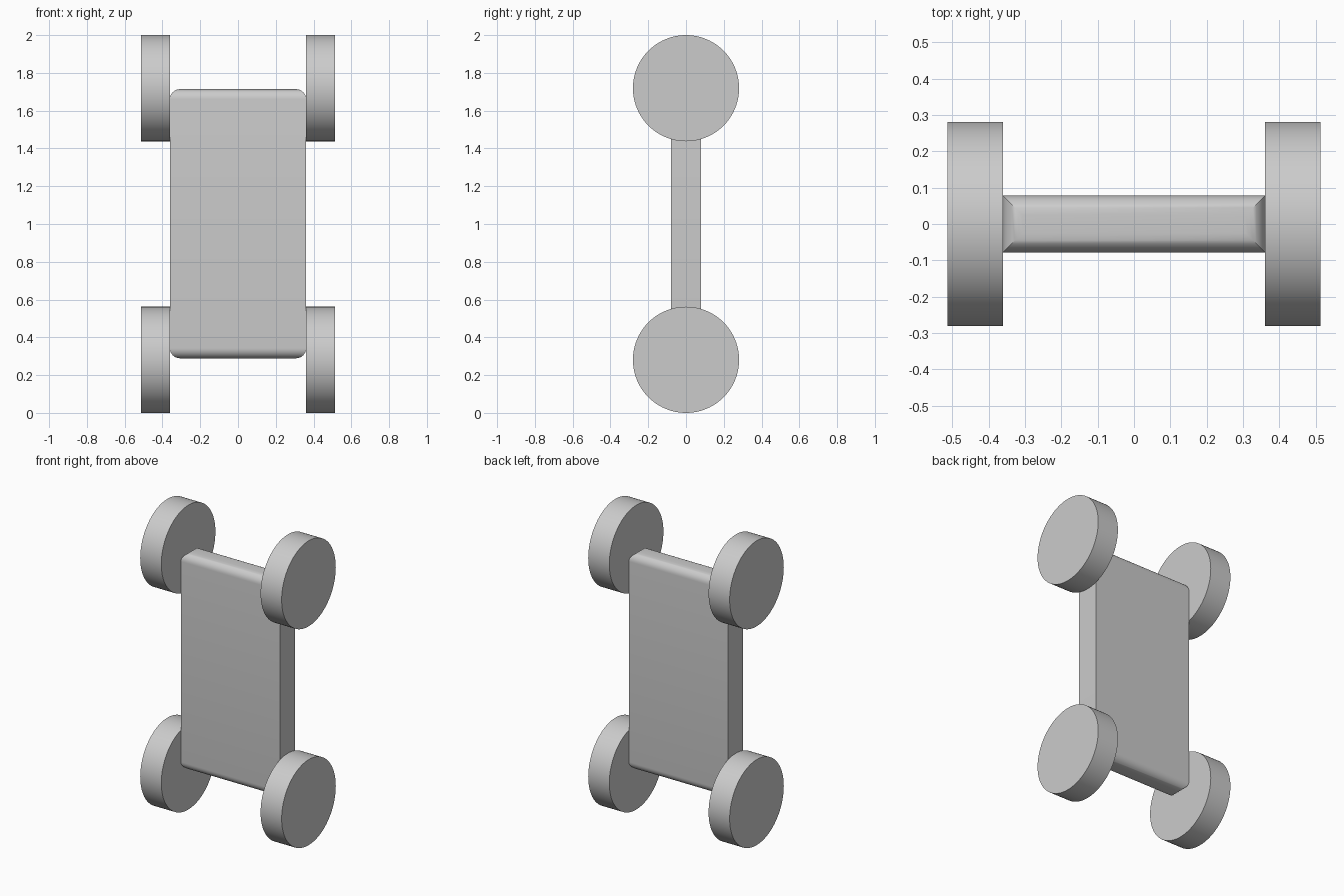
import bpy, bmesh
from math import pi, radians
from mathutils import Matrix

if "Cube" in bpy.data.objects:
    bpy.data.objects.remove(bpy.data.objects["Cube"])


def add_object(name, bm, location):
    mesh = bpy.data.meshes.new(name)
    bm.to_mesh(mesh)
    bm.free()
    obj = bpy.data.objects.new(name, mesh)
    obj.location = location
    bpy.context.collection.objects.link(obj)
    bpy.ops.object.select_all(action='DESELECT')
    obj.select_set(True)
    bpy.context.view_layer.objects.active = obj
    bpy.ops.object.shade_smooth_by_angle(angle=radians(30))
    return obj


# Deck: slab with rounded top and bottom rims, mitred at the sharp corners
bm = bmesh.new()
bmesh.ops.create_cube(bm, size=1, matrix=Matrix.Diagonal((0.722, 0.157, 1.425, 1)))
rims = [e for e in bm.edges if abs(e.verts[0].co.z - e.verts[1].co.z) < 1e-4]
bmesh.ops.bevel(bm, geom=rims, offset=0.054, offset_type='OFFSET',
                segments=8, profile=0.5, affect='EDGES')
add_object("deck", bm, (0, 0, 1.0015))

# Wheels: four plain discs with their axes along x
RADIUS, INNER, OUTER = 0.281, 0.361, 0.514
for side, sx in (("left", -1), ("right", 1)):
    for level, z in (("lower", RADIUS), ("upper", 2 - RADIUS)):
        bm = bmesh.new()
        bmesh.ops.create_cone(bm, cap_ends=True, segments=96, radius1=RADIUS,
                              radius2=RADIUS, depth=OUTER - INNER,
                              matrix=Matrix.Rotation(pi / 2, 4, 'Y'))
        add_object(f"{level}_{side}_wheel", bm, (sx * (INNER + OUTER) / 2, 0, z))
